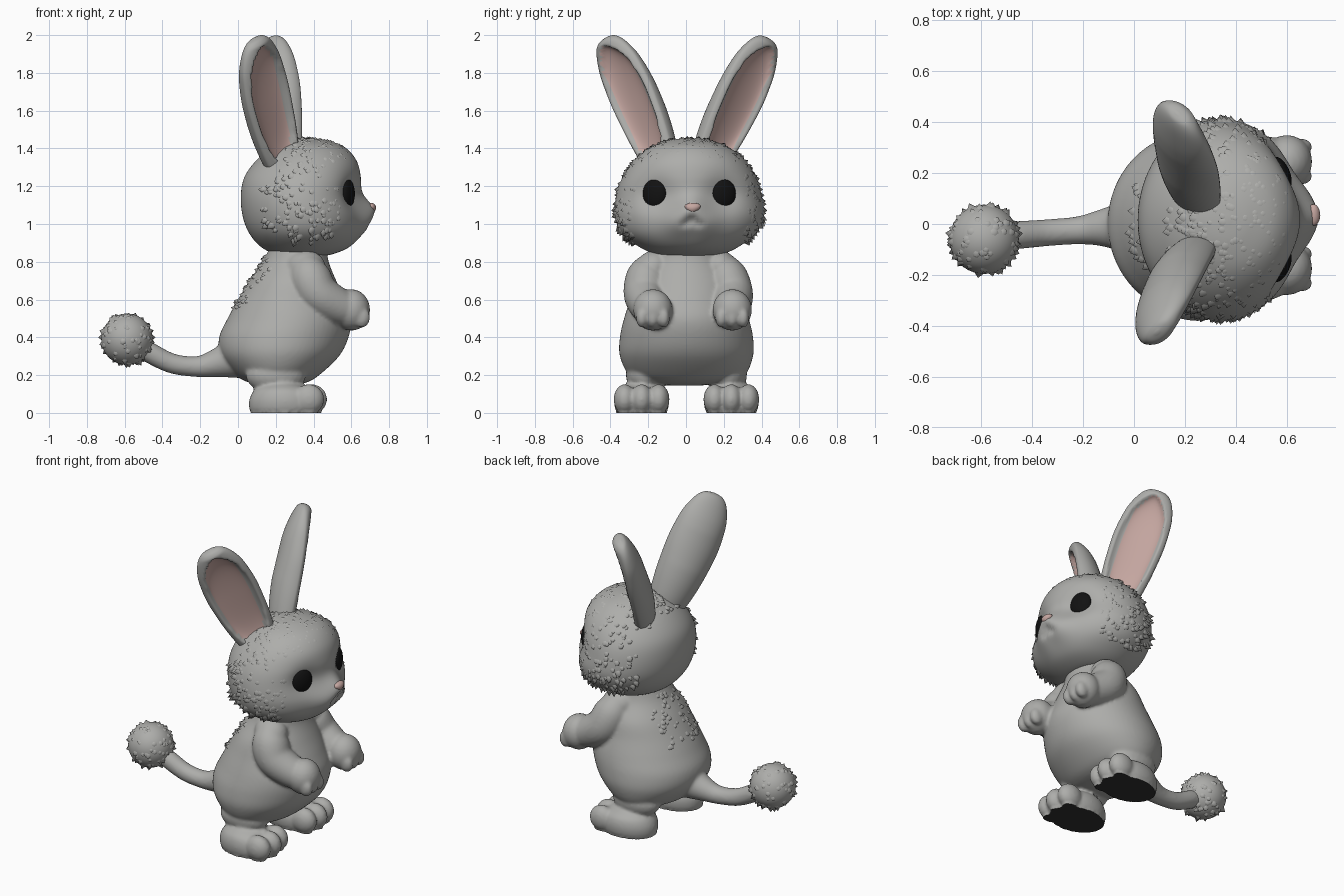
import bpy, bmesh, math, random
from mathutils import Vector, Matrix

random.seed(4)
cube = bpy.data.objects.get("Cube")
if cube:
    bpy.data.objects.remove(cube, do_unlink=True)


def material(name, r, g, b):
    m = bpy.data.materials.new(name)
    m.use_nodes = True
    m.diffuse_color = (r, g, b, 1)
    bsdf = next(n for n in m.node_tree.nodes if n.type == 'BSDF_PRINCIPLED')
    bsdf.inputs["Base Color"].default_value = (r, g, b, 1)
    bsdf.inputs["Roughness"].default_value = 0.8
    return m


FUR = material("grey fur", 0.42, 0.42, 0.405)
PINK = material("soft pink", 0.56, 0.385, 0.355)
BLACK = material("eye black", 0.006, 0.006, 0.006)
SOLE = material("dark sole", 0.03, 0.03, 0.03)


def finish(bm, name, mats, sharp=None):
    bmesh.ops.recalc_face_normals(bm, faces=bm.faces)
    me = bpy.data.meshes.new(name)
    bm.to_mesh(me)
    bm.free()
    for m in mats:
        me.materials.append(m)
    me.shade_smooth()
    if sharp:
        me.set_sharp_from_angle(angle=math.radians(sharp))
    ob = bpy.data.objects.new(name, me)
    bpy.context.collection.objects.link(ob)
    return ob


def spline(rows, steps):
    """Catmull-Rom interpolation through tuples."""
    out = []
    for i in range(len(rows) - 1):
        quad = (rows[max(i - 1, 0)], rows[i], rows[i + 1], rows[min(i + 2, len(rows) - 1)])
        for s in range(steps):
            t = s / steps
            out.append(tuple(b + 0.5 * t * (c - a + t * (2 * a - 5 * b + 4 * c - d + t * (3 * (b - c) + d - a)))
                             for a, b, c, d in zip(*quad)))
    return out + [rows[-1]]


def skin(bm, rings):
    """Bridge rings of points and cap both ends."""
    vs = [[bm.verts.new(p) for p in ring] for ring in rings]
    n = len(vs[0])
    for a, b in zip(vs, vs[1:]):
        for j in range(n):
            bm.faces.new((a[j], a[(j + 1) % n], b[(j + 1) % n], b[j]))
    bm.faces.new(vs[0])
    bm.faces.new(vs[-1])


def angles(n):
    return [2 * math.pi * j / n for j in range(n)]


def loft(bm, rows, steps, segs):
    """Stack ellipses; each row is z, x min, x max, y min, y max."""
    skin(bm, [[Vector(((x0 + x1) / 2 + (x1 - x0) / 2 * math.cos(a),
                       (y0 + y1) / 2 + (y1 - y0) / 2 * math.sin(a), z)) for a in angles(segs)]
              for z, x0, x1, y0, y1 in spline(rows, steps)])


def tube(bm, pts, segs=24, steps=6):
    path = spline(pts, steps)
    rings = []
    for i, p in enumerate(path):
        c = Vector(p[:3])
        d = Vector(path[min(i + 1, len(path) - 1)][:3]) - Vector(path[max(i - 1, 0)][:3])
        u = d.cross(Vector((0, 1, 0))).normalized()
        v = d.cross(u).normalized()
        rings.append([c + p[3] * (u * math.cos(a) + v * math.sin(a)) for a in angles(segs)])
    skin(bm, rings)


def ball(bm, centre, radii, turn=0, segs=24):
    mat = Matrix.Translation(centre) @ Matrix.Rotation(turn, 4, 'Z') @ Matrix.Diagonal((*radii, 1))
    return bmesh.ops.create_uvsphere(bm, u_segments=segs, v_segments=segs // 2, radius=1, matrix=mat)["verts"]


def tufts(name, source, count, size, keep, lean):
    """Scatter little fur spikes over the kept faces of a part."""
    polys = [p for p in source.data.polygons if keep(p.center)]
    bm = bmesh.new()
    for p in random.choices(polys, weights=[q.area for q in polys], k=count):
        n = p.normal.copy()
        u = n.orthogonal().normalized()
        v = n.cross(u)
        s = size * random.uniform(0.7, 1.2)
        base = [bm.verts.new(p.center - n * s * 0.3 + s * (u * math.cos(a) + v * math.sin(a))) for a in angles(6)]
        tip = bm.verts.new(p.center + n * s * 0.85 + Vector(lean) * s)
        for i in range(6):
            bm.faces.new((base[i], base[(i + 1) % 6], tip))
    finish(bm, name, [FUR])


# Head, with muzzle, cheeks, eye sockets and mouth shaped on a lofted form
FACE_Y = 0.03
bm = bmesh.new()
loft(bm, [(0.825, 0.3, 0.4, -0.05, 0.08), (0.84, 0.2, 0.5, -0.16, 0.19), (0.88, 0.12, 0.59, -0.25, 0.28),
          (0.95, 0.06, 0.645, -0.34, 0.37), (1.04, 0.025, 0.665, -0.375, 0.41), (1.15, 0.015, 0.65, -0.37, 0.4),
          (1.25, 0.035, 0.65, -0.335, 0.37), (1.34, 0.1, 0.625, -0.27, 0.31), (1.41, 0.19, 0.56, -0.18, 0.22),
          (1.445, 0.28, 0.46, -0.08, 0.12), (1.455, 0.36, 0.38, 0.01, 0.03)], 7, 112)
bumps = [(0, 1.08, 0.05, 0.05), (-0.075, 1.01, 0.055, 0.035), (0.075, 1.01, 0.055, 0.035),
         (-0.195, 1.16, 0.065, -0.035), (0.17, 1.16, 0.065, -0.035),
         (0, 1.025, 0.018, -0.035), (-0.035, 1.0, 0.014, -0.02), (0.035, 1.0, 0.014, -0.02)]
for v in bm.verts:
    if v.co.x > 0.4:
        v.co.x += sum(amt * math.exp(-((v.co.y - FACE_Y - y) ** 2 + (v.co.z - z) ** 2) / (2 * s * s))
                      for y, z, s, amt in bumps)
head = finish(bm, "head", [FUR])
tufts("head_fur", head, 420, 0.021,
      lambda c: 0.13 < c.x < 0.6 and c.z > 0.9 and (c.z > 1.33 or abs(c.y - 0.02) > 0.29), (-0.5, 0, -0.4))

# Eyes and nose
for name, y, turn in (("right_eye", -0.165, -0.42), ("left_eye", 0.2, 0.42)):
    bm = bmesh.new()
    ball(bm, (0.578, y, 1.16), (0.033, 0.068, 0.079), turn, 32)
    finish(bm, name, [BLACK])
bm = bmesh.new()
for v in ball(bm, (0.705, FACE_Y + 0.005, 1.085), (0.026, 0.04, 0.027)):
    v.co.y += (v.co.y - FACE_Y) * (v.co.z - 1.085) * 14
finish(bm, "nose", [PINK])

# Torso
bm = bmesh.new()
loft(bm, [(0.145, 0.15, 0.27, -0.08, 0.08), (0.16, 0.06, 0.36, -0.2, 0.2), (0.2, -0.01, 0.43, -0.3, 0.31),
          (0.3, -0.09, 0.535, -0.35, 0.355), (0.4, -0.1, 0.585, -0.35, 0.355), (0.5, -0.055, 0.6, -0.328, 0.333),
          (0.6, 0, 0.565, -0.295, 0.3), (0.7, 0.06, 0.52, -0.26, 0.27), (0.8, 0.13, 0.48, -0.2, 0.21),
          (0.88, 0.17, 0.47, -0.18, 0.19)], 5, 64)

# Arms with rounded paws
for side, ys in ((-1, (0.17, 0.205, 0.22, 0.175)), (1, (0.18, 0.215, 0.245, 0.245))):
    s, e, w, h = (side * y for y in ys)
    tube(bm, [(0.36, s, 0.79, 0.08), (0.38, e, 0.72, 0.11), (0.425, w, 0.63, 0.11),
              (0.53, (w + h) / 2, 0.565, 0.098), (0.62, h, 0.54, 0.08)])
    ball(bm, (0.36, s, 0.77), (0.105, 0.09, 0.09))
    ball(bm, (0.6, h, 0.545), (0.1, 0.105, 0.11))
    for k in (-1, 0, 1):
        ball(bm, (0.655, h + k * 0.058, 0.505), (0.045, 0.032, 0.055))

# Feet with three toes, and short legs
for y in (-0.235, 0.24):
    loft(bm, [(z, x0, x1, y - w, y + w) for z, x0, x1, w in
              ((0, 0.07, 0.42, 0.125), (0.02, 0.06, 0.435, 0.14), (0.07, 0.06, 0.435, 0.145),
               (0.12, 0.085, 0.4, 0.128), (0.155, 0.14, 0.32, 0.08))], 4, 40)
    for k in (-1, 0, 1):
        ball(bm, (0.375 + 0.015 * (k == 0), y + k * 0.09, 0.072), (0.082, 0.058, 0.08))
    ball(bm, (0.2, y * 0.93, 0.2), (0.16, 0.1, 0.1))

# Tail
tube(bm, [(-0.02, -0.01, 0.29, 0.11), (-0.12, -0.015, 0.262, 0.075), (-0.22, -0.025, 0.245, 0.055),
          (-0.35, -0.035, 0.262, 0.053), (-0.47, -0.045, 0.32, 0.055), (-0.56, -0.055, 0.37, 0.05)])

# Fuse torso, limbs and tail into one smooth skin
rough = finish(bm, "body_parts", [FUR])
remesh = rough.modifiers.new("fuse", 'REMESH')
remesh.mode = 'VOXEL'
remesh.voxel_size = 0.01
soften = rough.modifiers.new("soften", 'SMOOTH')
soften.iterations = 6
bpy.context.view_layer.update()
fused = rough.evaluated_get(bpy.context.evaluated_depsgraph_get())
bm = bmesh.new()
bm.from_mesh(fused.data)
bpy.data.objects.remove(rough, do_unlink=True)
for v in bm.verts:
    if v.co.z < 0.012:
        v.co.z = 0
for f in bm.faces:
    f.material_index = int(all(v.co.z < 0.001 for v in f.verts))
body = finish(bm, "body_with_limbs", [FUR, SOLE], 50)
tufts("back_fur", body, 60, 0.021, lambda c: c.x < 0.17 and c.z > 0.56 and abs(c.y) < 0.17, (-0.2, 0, -0.5))

# Tufted ball on the tail
bm = bmesh.new()
bmesh.ops.create_icosphere(bm, subdivisions=4, radius=0.136, matrix=Matrix.Translation((-0.588, -0.06, 0.39)))
pom = finish(bm, "tail_ball", [FUR])
tufts("tail_ball_fur", pom, 110, 0.02, lambda c: True, (0, 0, -0.2))


def ear(name, path, across):
    """Cupped ear: deep rounded back, hollow pink front framed by a rim."""
    rows = [(*p, w) for p, w in zip(spline(path, 4), (0.115, 0.13, 0.145, 0.155, 0.16, 0.155, 0.14, 0.105, 0.01))]
    rows.insert(-1, tuple(a * 0.22 + b * 0.78 for a, b in zip(rows[-2][:3], rows[-1][:3])) + (0.062,))
    rings = spline(rows, 6)
    axis = (Vector(path[-1]) - Vector(path[0])).normalized()
    wide = Vector(across)
    wide = (wide - axis * wide.dot(axis)).normalized()
    front = wide.cross(axis)
    if front.x < 0:
        front = -front
    length = (Vector(path[-1]) - Vector(path[0])).length
    bm = bmesh.new()
    shaped, pink = [], []
    for x, y, z, w in rings:
        c = Vector((x, y, z))
        t = (c - Vector(path[0])).dot(axis) / length
        ring = []
        for a in angles(56):
            u, d = math.cos(a), math.sin(a)
            long = abs((t - 0.45) / 0.49) ** 4
            if d > 0:
                d = d * min(0.05, w * 0.6) - 0.065 * math.sqrt(max(0, 1 - (u / 0.8) ** 2 - long))
            else:
                d *= min(0.13, w * 0.85) * (1 - 0.45 * t * t)
            ring.append(c + wide * u * w + front * d)
            pink.append(math.sin(a) > 0 and (u / 0.73) ** 2 + long < 0.93)
        shaped.append(ring)
    skin(bm, shaped)
    # Pink lining inside the rim
    for f, lined in zip(bm.faces, pink[:-56]):
        f.material_index = int(lined)
    finish(bm, name, [FUR, PINK])


ear("right_ear", [(0.24, -0.14, 1.34), (0.155, -0.285, 1.68), (0.09, -0.425, 1.985)], (0.65, 0.6, 0.45))
ear("left_ear", [(0.25, 0.13, 1.34), (0.215, 0.295, 1.68), (0.17, 0.435, 1.985)], (0.65, -0.6, 0.39))
